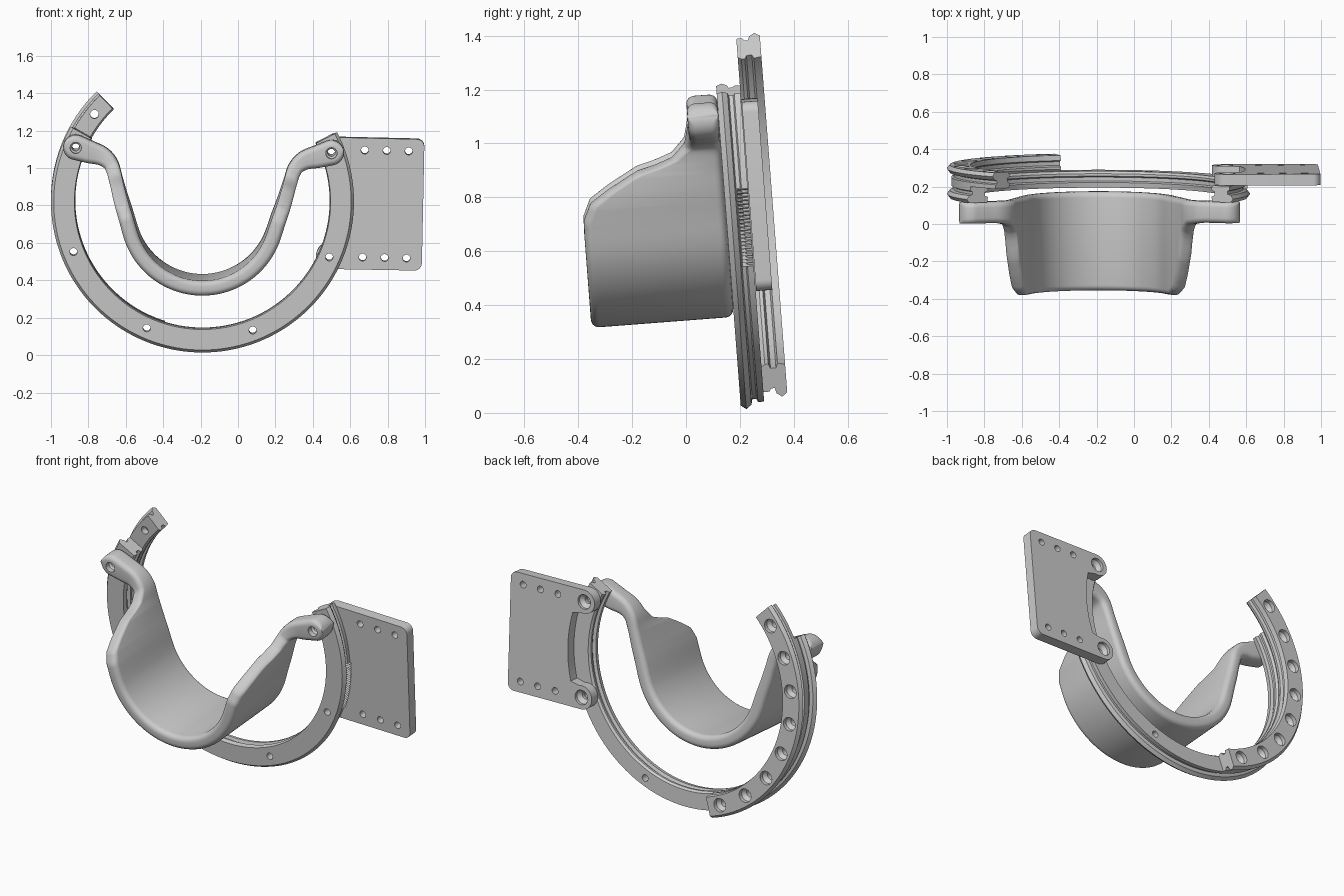
import bpy, bmesh
from math import sin, cos, pi, radians, hypot
from mathutils import Matrix, Vector

cube = bpy.data.objects.get("Cube")
if cube:
    bpy.data.objects.remove(cube, do_unlink=True)

# Everything is built flat around the ring centre (x, depth, height), then tilted.
PLACE = (Matrix.Translation((-0.19, 0.142, 0.82))
         @ Matrix.Rotation(radians(4.4), 4, 'X') @ Matrix.Rotation(radians(1.2), 4, 'Y'))
HOLE_R = 0.74


def make_object(name, bm):
    bmesh.ops.recalc_face_normals(bm, faces=bm.faces)
    mesh = bpy.data.meshes.new(name)
    bm.to_mesh(mesh)
    bm.free()
    ob = bpy.data.objects.new(name, mesh)
    bpy.context.collection.objects.link(ob)
    ob.matrix_world = PLACE
    return ob


def loft(bm, loops, caps=True):
    """Skin a list of closed point loops."""
    rings = [[bm.verts.new(p) for p in loop] for loop in loops]
    n = len(rings[0])
    for a, b in zip(rings, rings[1:]):
        for i in range(n):
            j = (i + 1) % n
            bm.faces.new((a[i], a[j], b[j], b[i]))
    if caps:
        bm.faces.new(rings[0])
        bm.faces.new(rings[-1])


def polar(r, deg, depth=0.0):
    return Vector((r * cos(radians(deg)), depth, r * sin(radians(deg))))


def arc_sweep(bm, profile, start, end, steps):
    angles = [start + (end - start) * i / steps for i in range(steps + 1)]
    loft(bm, [[polar(r, a, d) for r, d in profile] for a in angles])


def drill(ob, centres, profile):
    """Cut turned holes, given as (radius, depth) steps."""
    bm = bmesh.new()
    for c in centres:
        loft(bm, [[Vector((c[0], d, c[1])) + polar(r, k * 15) for k in range(24)]
                  for r, d in profile])
    cutter = make_object("hole_cutter", bm)
    cutter.hide_render = True
    mod = ob.modifiers.new("holes", 'BOOLEAN')
    mod.operation, mod.solver, mod.object = 'DIFFERENCE', 'EXACT', cutter
    bpy.context.view_layer.update()
    bpy.context.view_layer.objects.active = ob
    bpy.ops.object.modifier_apply(modifier=mod.name)
    bpy.data.objects.remove(cutter, do_unlink=True)


def smooth(ob, angle=32):
    bpy.ops.object.select_all(action='DESELECT')
    ob.select_set(True)
    bpy.context.view_layer.objects.active = ob
    bpy.ops.object.shade_smooth_by_angle(angle=radians(angle))


def on_circle(angles):
    return [(HOLE_R * cos(radians(a)), HOLE_R * sin(radians(a))) for a in angles]


# Front ring: V-edged lip, groove and rear flange
RAIL = [(0.685, 0), (0.795, 0), (0.81, 0.02), (0.795, 0.04), (0.775, 0.045),
        (0.775, 0.06), (0.787, 0.065), (0.787, 0.088), (0.69, 0.088),
        (0.68, 0.075), (0.68, 0.062), (0.697, 0.055), (0.697, 0.035), (0.68, 0.028)]
bm = bmesh.new()
arc_sweep(bm, RAIL, 151.5, 388.5, 150)
front_ring = make_object("front_ring", bm)
drill(front_ring, on_circle(22.5 + 45 * k for k in range(3, 9)), [(0.02, -0.05), (0.02, 0.14)])
smooth(front_ring, 25)

# Fine grip teeth on the ring flange
bm = bmesh.new()
for k in range(22):
    a = 340.5 + k
    loft(bm, [[polar(0.775, a - 0.4, d), polar(0.798, a, d), polar(0.775, a + 0.4, d)]
              for d in (0.047, 0.087)])
make_object("ring_teeth", bm)

# Rear arc: the same rail reversed, with a row of countersunk holes
bm = bmesh.new()
arc_sweep(bm, [(r, 0.176 - d) for r, d in RAIL], 135.5, 254, 80)
rear_arc = make_object("rear_arc", bm)
drill(rear_arc, on_circle(142.5 + 15 * k for k in range(8)),
      [(0.023, 0.05), (0.023, 0.128), (0.04, 0.152), (0.04, 0.22)])
smooth(rear_arc, 25)

# Side plate: two rounded ears joined by a concave edge that follows the ring
EAR = Vector(on_circle([22.5])[0])
EAR_R, PLATE_X, PLATE_H, CORNER = 0.07, 1.18, 0.352, 0.04
half = []
for k in range(7):
    a = radians(15 * k)
    half.append((PLATE_X - CORNER + CORNER * cos(a), PLATE_H - CORNER + CORNER * sin(a)))
for k in range(15):
    a = radians(90 + 14 * k)
    half.append((EAR.x + EAR_R * cos(a), EAR.y + EAR_R * sin(a)))
for k in range(8):
    a = radians(15 - 2 * k)
    half.append((0.785 * cos(a), 0.785 * sin(a)))
outline = half + [(x, -h) for x, h in reversed(half)]
bm = bmesh.new()
loft(bm, [[(x, d, h) for x, h in outline] for d in (0.09, 0.15)])
plate = make_object("side_plate", bm)
drill(plate, on_circle([22.5, -22.5]), [(0.022, 0.05), (0.022, 0.11), (0.043, 0.132), (0.043, 0.2)])
drill(plate, [(x, s * 0.287) for x in (0.862, 0.98, 1.097) for s in (1, -1)],
      [(0.02, 0.04), (0.02, 0.2)])
smooth(plate)

# Cradle: curved trough whose walls sweep back into two mounting arms
EDGE = [(-0.12, -0.53), (-0.06, -0.528), (0.0, -0.5), (0.047, -0.43), (0.105, -0.325),
        (0.12, -0.265), (0.145, -0.19), (0.195, -0.135), (0.25, -0.115)]


def front_depth(h):
    """Depth of the trough's front edge at a height."""
    if h <= EDGE[0][0]:
        return EDGE[0][1]
    for (h0, d0), (h1, d1) in zip(EDGE, EDGE[1:]):
        if h <= h1:
            return d0 + (d1 - d0) * (h - h0) / (h1 - h0)
    return EDGE[-1][1]


def catmull(p, q, r, s, t):
    return 0.5 * (2 * q + (r - p) * t + (2 * p - 5 * q + 4 * r - s) * t * t
                  + (3 * q - p - 3 * r + s) * t ** 3)


# control points hold x, height and wall thickness
ctrl = [Vector((0.4 * cos(radians(a)), -0.025 + 0.4 * sin(radians(a)), 0.08))
        for a in range(-90, -17, 9)]
ctrl += [Vector(p) for p in ((0.408, -0.06, 0.078), (0.438, 0.03, 0.075), (0.465, 0.12, 0.072),
                             (0.492, 0.195, 0.08), (0.54, 0.238, 0.1), (0.61, 0.26, 0.12))]
ctrl.append(Vector((EAR.x, EAR.y, 0.134)))
first = Vector((-ctrl[1].x, ctrl[1].y, ctrl[1].z))
padded = [first] + ctrl + [ctrl[-1] * 2 - ctrl[-2]]
path = []
for i in range(1, len(padded) - 2):
    path += [catmull(*padded[i - 1:i + 3], k / 6) for k in range(6)]
path.append(ctrl[-1])
along = (ctrl[-1] - ctrl[-2]).to_2d().normalized()
for k in range(1, 9):
    a = radians(k * 10.5)
    tip = EAR + along * 0.067 * sin(a)
    path.append(Vector((tip.x, tip.y, 0.134 * cos(a))))
path = [Vector((-p.x, p.y, p.z)) for p in reversed(path[1:])] + path


def wall_section(i):
    """Rounded rectangle across the wall at one path point."""
    p = path[i]
    a, b = path[max(i - 1, 0)], path[min(i + 1, len(path) - 1)]
    dx, dh = b.x - a.x, b.y - a.y
    size = hypot(dx, dh)
    nx, nh = -dh / size, dx / size
    w, front = p.z / 2, front_depth(p.y)
    r = min(0.03, w * 0.9)
    loop = []
    for sx, depth, turn in ((1, -r, 0), (-1, -r, 90), (-1, front + r, 180), (1, front + r, 270)):
        for k in range(6):
            t = radians(turn + 18 * k)
            side = sx * (w - r) + r * cos(t)
            loop.append((p.x + nx * side, depth + r * sin(t), p.y + nh * side))
    return loop


bm = bmesh.new()
loft(bm, [wall_section(i) for i in range(len(path))])
cradle = make_object("cradle", bm)
drill(cradle, [(EAR.x, EAR.y), (-EAR.x, EAR.y)],
      [(0.03, -0.2), (0.03, -0.085), (0.02, -0.075), (0.02, 0.05)])
smooth(cradle, 40)
